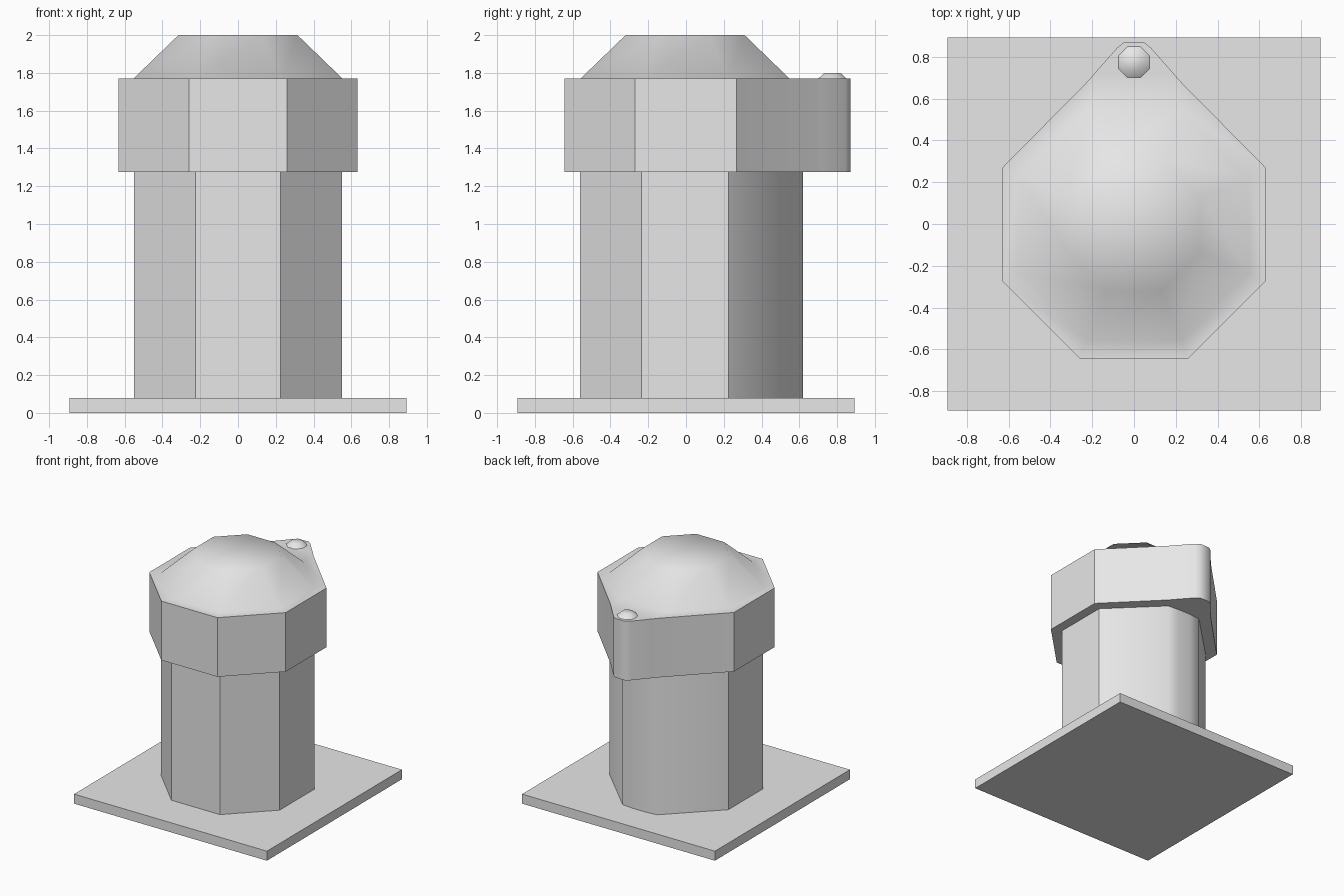
import bpy, bmesh
from math import radians

default_cube = bpy.data.objects.get("Cube")
if default_cube:
    bpy.data.objects.remove(default_cube, do_unlink=True)

grey = bpy.data.materials.new("light_grey")
grey.use_nodes = True
grey.diffuse_color = (0.8, 0.8, 0.8, 1)
grey.node_tree.nodes["Principled BSDF"].inputs["Base Color"].default_value = (0.8, 0.8, 0.8, 1)


def mirrored(half):
    """Close a right-hand half outline (front to back) across x = 0."""
    return half + [(-x, y) for x, y in reversed(half)]


def octagon(r, flat, y=0.0):
    """Octagon with flats facing the axes."""
    return mirrored([(flat, y - r), (r, y - flat), (r, y + flat), (flat, y + r)])


def ring(bm, outline, z):
    return [bm.verts.new((x, y, z)) for x, y in outline]


def walls(bm, low, high):
    for i in range(len(low)):
        j = (i + 1) % len(low)
        bm.faces.new((low[i], low[j], high[j], high[i]))


def loop_edges(bm, verts):
    return [bm.edges.get((v, verts[i - 1])) for i, v in enumerate(verts)]


def finish(name, bm, angle=44.4):
    bmesh.ops.recalc_face_normals(bm, faces=bm.faces)
    mesh = bpy.data.meshes.new(name)
    bm.to_mesh(mesh)
    bm.free()
    mesh.materials.append(grey)
    obj = bpy.data.objects.new(name, mesh)
    bpy.context.collection.objects.link(obj)
    bpy.ops.object.select_all(action='DESELECT')
    obj.select_set(True)
    bpy.context.view_layer.objects.active = obj
    bpy.ops.object.shade_smooth_by_angle(angle=radians(angle))
    return obj


def prism(name, low_outline, z0, z1, high_outline=None, angle=44.4):
    bm = bmesh.new()
    low, high = ring(bm, low_outline, z0), ring(bm, high_outline or low_outline, z1)
    walls(bm, low, high)
    bm.faces.new(low)
    bm.faces.new(high)
    return finish(name, bm, angle)


# Square base plate
s = 0.893
prism("base_plate", mirrored([(s, -s), (s, s)]), 0, 0.08)

# Octagonal column with a slightly rounded back
column = mirrored([(0.225, -0.56), (0.55, -0.235), (0.55, 0.225),
                   (0.16, 0.61), (0.06, 0.62)])
prism("column", column, 0.08, 1.275)

# Cap: octagon drawn out to a rounded spout at the back, with a domed top
cap = mirrored([(0.26, -0.643), (0.632, -0.271), (0.632, 0.268), (0.22, 0.685),
                (0.19, 0.72), (0.08, 0.845), (0.045, 0.872)])
bm = bmesh.new()
low, rim = ring(bm, cap, 1.275), ring(bm, cap, 1.77)
walls(bm, low, rim)
bm.faces.new(low)
dome_low = ring(bm, octagon(0.553, 0.228, -0.005), 1.77)
dome_high = ring(bm, octagon(0.315, 0.13, -0.005), 2.0)
walls(bm, dome_low, dome_high)
bm.faces.new(dome_high)
# Flat shoulder between the rim and the dome
bmesh.ops.triangle_fill(bm, use_beauty=True,
                        edges=loop_edges(bm, rim) + loop_edges(bm, dome_low))
finish("domed_cap", bm)

# Small rounded stud on the spout
prism("spout_stud", octagon(0.08, 0.033, 0.775), 1.765, 1.8,
      octagon(0.042, 0.017, 0.775), angle=60)
